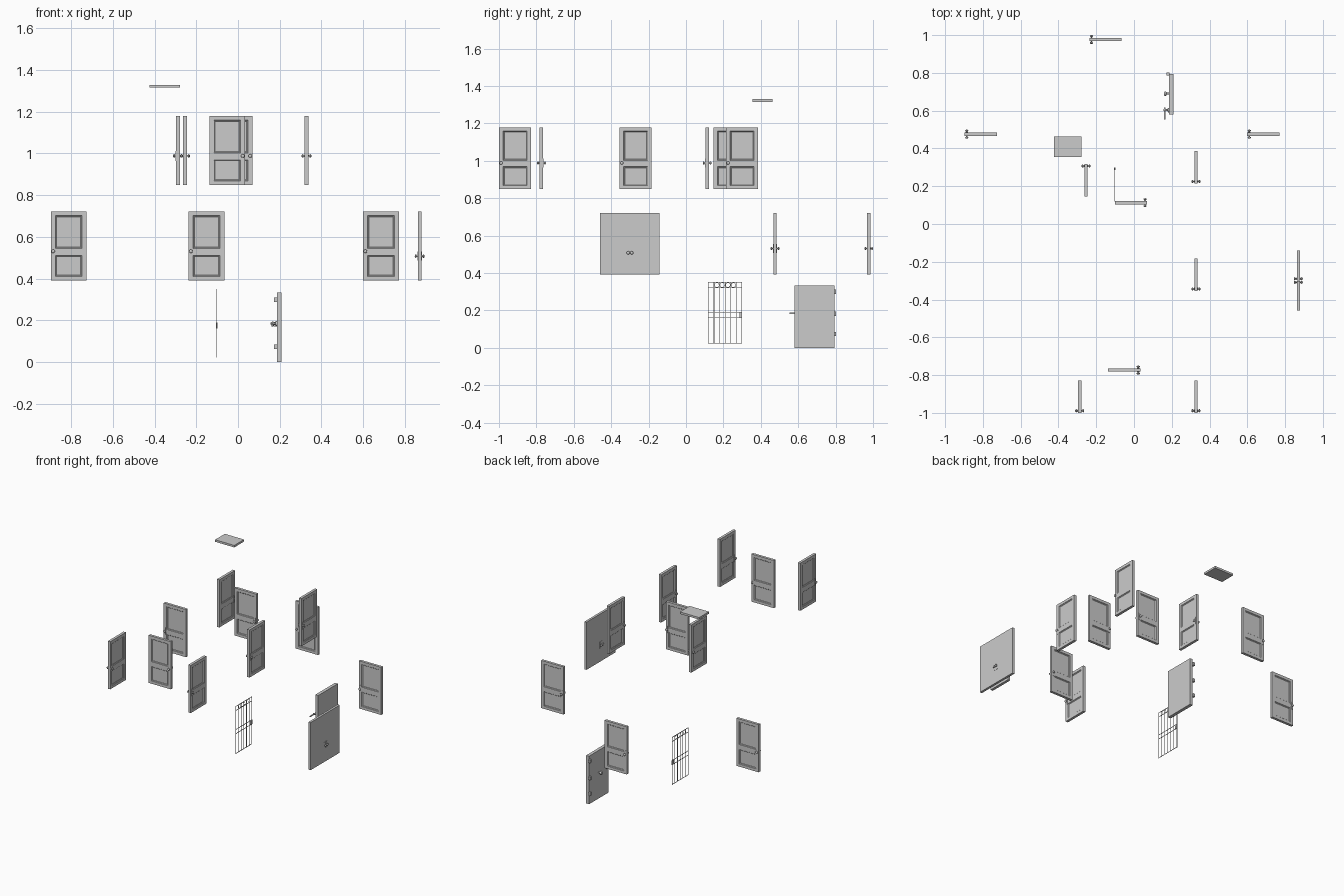
import bpy, bmesh, math
from mathutils import Matrix

if "Cube" in bpy.data.objects:
    bpy.data.objects.remove(bpy.data.objects["Cube"])

W, T, H = 0.171, 0.018, 0.33          # panel door width, thickness, height
KNOB_Z = 0.139


def add_obj(name, bm, mat=None, smooth=False):
    bmesh.ops.recalc_face_normals(bm, faces=bm.faces[:])
    me = bpy.data.meshes.new(name)
    bm.to_mesh(me)
    bm.free()
    ob = bpy.data.objects.new(name, me)
    bpy.context.collection.objects.link(ob)
    if mat is not None:
        ob.matrix_world = mat
    if smooth:
        bpy.context.view_layer.objects.active = ob
        for o in bpy.context.selected_objects:
            o.select_set(False)
        ob.select_set(True)
        bpy.ops.object.shade_smooth_by_angle(angle=math.radians(40))
    return ob


def box_into(bm, lo, hi):
    c = [(a + b) / 2 for a, b in zip(lo, hi)]
    s = [b - a for a, b in zip(lo, hi)]
    bmesh.ops.create_cube(bm, size=1, matrix=Matrix.Translation(c) @ Matrix.Diagonal((*s, 1)))


def box(name, lo, hi):
    bm = bmesh.new()
    box_into(bm, lo, hi)
    return add_obj(name, bm)


def lathe(name, profile, mat):
    """Spin (radius, distance) points around the local y axis."""
    bm = bmesh.new()
    vs = [bm.verts.new((r, d, 0)) for r, d in profile]
    es = [bm.edges.new(p) for p in zip(vs, vs[1:])]
    bmesh.ops.spin(bm, geom=vs + es, axis=(0, 1, 0), cent=(0, 0, 0), steps=16, angle=2 * math.pi)
    bmesh.ops.remove_doubles(bm, verts=bm.verts[:], dist=1e-5)
    return add_obj(name, bm, mat, True)


# Half profile of a double-sided knob: ball, neck and rosette
half = [(0, -.0235), (.005, -.0228), (.0085, -.0195), (.0085, -.0175),
        (.006, -.0145), (.003, -.0135), (.003, -.011), (.006, -.0105), (.006, -.008)]
KNOB = half + [(r, -d) for r, d in reversed(half)]


def panel_door(name, x, y, z, along_y, side):
    """Two-panel door centred on (x, y), bottom at z, knob at the low or high end."""
    mat = Matrix.Translation((x, y, z))
    if along_y:
        mat = mat @ Matrix.Rotation(math.pi / 2, 4, 'Z')
    bm = bmesh.new()
    box_into(bm, (-W / 2, -T / 2, 0), (W / 2, T / 2, H))
    cuts = [((c, 0, 0), (1, 0, 0)) for c in (-.064, .064)]
    cuts += [((0, 0, c), (0, 0, 1)) for c in (.019, .120, .153, .311)]
    for co, no in cuts:
        bmesh.ops.bisect_plane(bm, geom=bm.verts[:] + bm.edges[:] + bm.faces[:], plane_co=co, plane_no=no)
    bmesh.ops.recalc_face_normals(bm, faces=bm.faces[:])
    panels = []
    for f in bm.faces:
        c = f.calc_center_median()
        if abs(f.normal.y) > .9 and abs(c.x) < .06 and (.02 < c.z < .11 or .16 < c.z < .31):
            panels.append(f)
    # Stepped moulding down to the sunk panel
    for t, d in ((.003, -.003), (.003, 0), (.003, -.002)):
        bmesh.ops.inset_individual(bm, faces=panels, thickness=t, depth=d)
    add_obj(name, bm, mat)
    kx = side * (W / 2 - .011)
    bm = bmesh.new()
    box_into(bm, (kx - .005, -.0105, KNOB_Z - .024), (kx + .005, .0105, KNOB_Z + .024))
    add_obj(name + "_lock_plate", bm, mat)
    lathe(name + "_knob", KNOB, mat @ Matrix.Translation((kx, 0, KNOB_Z)))


MID, UP = 0.392, 0.849
# x, y, floor, runs along y, knob end
DOORS = [
    (-.151, .977, MID, False, -1), (-.811, .476, MID, False, -1), (.685, .476, MID, False, -1),
    (-.254, .232, UP, True, 1), (-.016, .113, UP, False, 1), (.328, .300, UP, True, -1),
    (.328, -.269, UP, True, -1), (-.052, -.773, UP, False, 1),
    (-.288, -.914, UP, True, -1), (.328, -.914, UP, True, -1),
]
for i, d in enumerate(DOORS):
    panel_door(f"panel_door_{i + 1}", *d)

# Plain double entrance door
for n, y0, y1, ky in (("left", -.459, -.3005, -.309), ("right", -.2995, -.141, -.290)):
    box(f"entrance_{n}_leaf", (.862, y0, MID), (.878, y1, MID + H))
    box(f"entrance_{n}_lock_plate", (.8595, ky - .005, .486), (.8805, ky + .005, .530))
    lathe(f"entrance_{n}_knob", KNOB,
          Matrix.Translation((.870, ky, .508)) @ Matrix.Rotation(math.pi / 2, 4, 'Z'))

# Attic hatch
box("attic_hatch", (-.424, .355, 1.315), (-.277, .462, 1.329))

# Heavy cellar door with hinges, dial and lever
box("cellar_door", (.186, .580, .0), (.208, .795, .333))
for i, z in enumerate((.073, .182, .300)):
    box(f"cellar_hinge_{i + 1}", (.173, .787, z - .011), (.188, .802, z + .011))
turn = Matrix.Rotation(-math.pi / 2, 4, 'Z')      # local +y to world +x
lathe("cellar_dial", [(0, -.026), (.010, -.026), (.012, -.023), (.012, -.016),
                      (.005, -.014), (.005, .002), (0, .002)],
      Matrix.Translation((.186, .690, .182)) @ turn)
lathe("cellar_lever_hub", [(0, -.030), (.005, -.030), (.005, -.008), (.012, -.006), (.012, .002), (0, .002)],
      Matrix.Translation((.186, .603, .185)) @ turn)
box("cellar_lever", (.160, .553, .182), (.166, .616, .188))

# Barred gate: uprights, rails, lock box, ring frieze
GX, G0, G1, R = -.102, .120, .298, .0014
bm = bmesh.new()
ys = [G0 + (G1 - G0) * i / 6 for i in range(7)]
for y in ys:
    box_into(bm, (GX - R, y - R, .022), (GX + R, y + R, .351))
for z in (.024, .190, .161, .321, .350):
    box_into(bm, (GX - R, G0 - R, z - R), (GX + R, G1 + R, z + R))
add_obj("gate_bars", bm)
box("gate_lock_box", (GX - .004, .285, .161), (GX + .004, .300, .190))
for i in range(1, 5):
    bpy.ops.mesh.primitive_torus_add(major_radius=.0125, minor_radius=.0011, major_segments=24, minor_segments=6,
                                     location=(GX, (ys[i] + ys[i + 1]) / 2, .3355), rotation=(0, math.pi / 2, 0))
    ring = bpy.context.object
    ring.name = f"gate_ring_{i}"
    bpy.ops.object.shade_smooth_by_angle()
